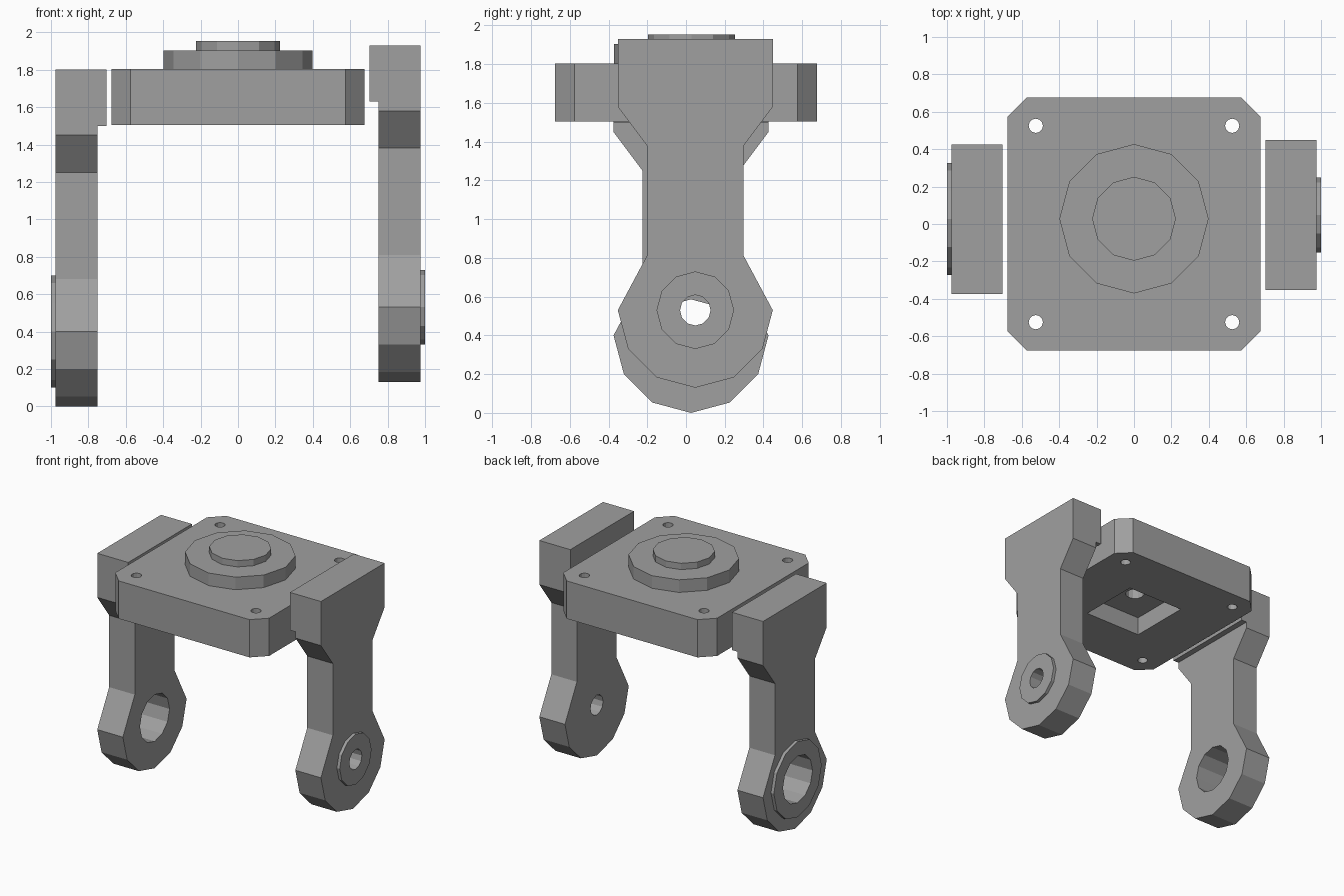
import bpy, bmesh
from math import sin, cos, pi
from mathutils import Vector

old = bpy.data.objects.get("Cube")
if old:
    bpy.data.objects.remove(old, do_unlink=True)

grey = bpy.data.materials.new("matte grey")
grey.use_nodes = True
grey.diffuse_color = (0.35, 0.35, 0.35, 1)
grey.node_tree.nodes["Principled BSDF"].inputs["Base Color"].default_value = grey.diffuse_color


def prism(name, outline, axis, low, high):
    """Extrude a flat outline along x (outline is y, z) or z (outline is x, y)."""
    def place(p):
        return (low, p[0], p[1]) if axis == "x" else (p[0], p[1], low)
    bm = bmesh.new()
    face = bm.faces.new([bm.verts.new(place(p)) for p in outline])
    grown = bmesh.ops.extrude_face_region(bm, geom=[face])["geom"]
    step = Vector((1, 0, 0) if axis == "x" else (0, 0, 1)) * (high - low)
    bmesh.ops.translate(bm, vec=step, verts=[v for v in grown if isinstance(v, bmesh.types.BMVert)])
    bmesh.ops.recalc_face_normals(bm, faces=bm.faces)
    mesh = bpy.data.meshes.new(name)
    bm.to_mesh(mesh)
    bm.free()
    mesh.materials.append(grey)
    obj = bpy.data.objects.new(name, mesh)
    bpy.context.collection.objects.link(obj)
    return obj


def ring(cx, cy, radius, sides=12):
    return [(cx + radius * sin(2 * pi * i / sides), cy + radius * cos(2 * pi * i / sides))
            for i in range(sides)]


def rect(x0, y0, x1, y1):
    return [(x0, y0), (x1, y0), (x1, y1), (x0, y1)]


def cut(target, cutter):
    """Subtract the cutter from the target, then discard the cutter."""
    cutter.hide_render = True
    mod = target.modifiers.new("cut", "BOOLEAN")
    mod.operation = "DIFFERENCE"
    mod.solver = "EXACT"
    mod.object = cutter
    bpy.context.view_layer.objects.active = target
    bpy.ops.object.modifier_apply(modifier=mod.name)
    bpy.data.objects.remove(cutter, do_unlink=True)


def arm(side, label, y, z, boss_radius, hole_radius):
    """Arm with a wide head, a narrow shaft and a pierced pivot eye."""
    def span(inner, outer):
        return sorted((side * inner, side * outer))
    # Half outline from the head down to the eye, then the lower half of the eye
    half = [(0.4, 1.4), (0.4, 1.05), (0.25, 0.85), (0.25, 0.28)]
    eye = [(0.4 * cos(i * pi / 6), -0.4 * sin(i * pi / 6)) for i in range(7)]
    outline = half + eye + [(-a, b) for a, b in reversed(half)]
    body = prism(label + "_arm", [(y + a, z + b) for a, b in outline], "x", *span(0.703, 0.975))
    # Thin the shaft below the head lip
    cut(body, prism("relief", rect(y - 1, z - 1, y + 1, z + 1.1), "x", *span(0.6, 0.75)))
    boss = prism(label + "_pivot_boss", ring(y, z, boss_radius), "x", *span(0.975, 1.0))
    for part in (body, boss):
        cut(part, prism("bore", ring(y, z, hole_radius), "x", *span(0.5, 1.2)))


# Arms: the left one sits higher and has a small bore
arm(1, "left", 0.048, 0.53, 0.2, 0.079)
arm(-1, "right", 0.026, 0.4, 0.3, 0.186)

# Top plate with chamfered corners
w, c = 0.676, 0.575
plate = prism("top_plate", [(-c, -w), (c, -w), (w, -c), (w, c), (c, w), (-c, w), (-w, c), (-w, -c)],
              "z", 1.503, 1.803)
for sx in (-1, 1):
    for sy in (-1, 1):
        cut(plate, prism("screw_hole", ring(sx * 0.525, sy * 0.525, 0.038), "z", 1.4, 2))

# Square pocket underneath, with a blind socket in its middle
cut(plate, prism("pocket", rect(-0.25, -0.25, 0.25, 0.25), "z", 1.4, 1.65))
cut(plate, prism("socket", ring(0, 0.01, 0.07), "z", 1.6, 1.78))

# Stepped hub on the plate
prism("hub_base", ring(0, 0.028, 0.399), "z", 1.803, 1.903)
prism("hub_cap", ring(0, 0.028, 0.224), "z", 1.903, 1.953)
